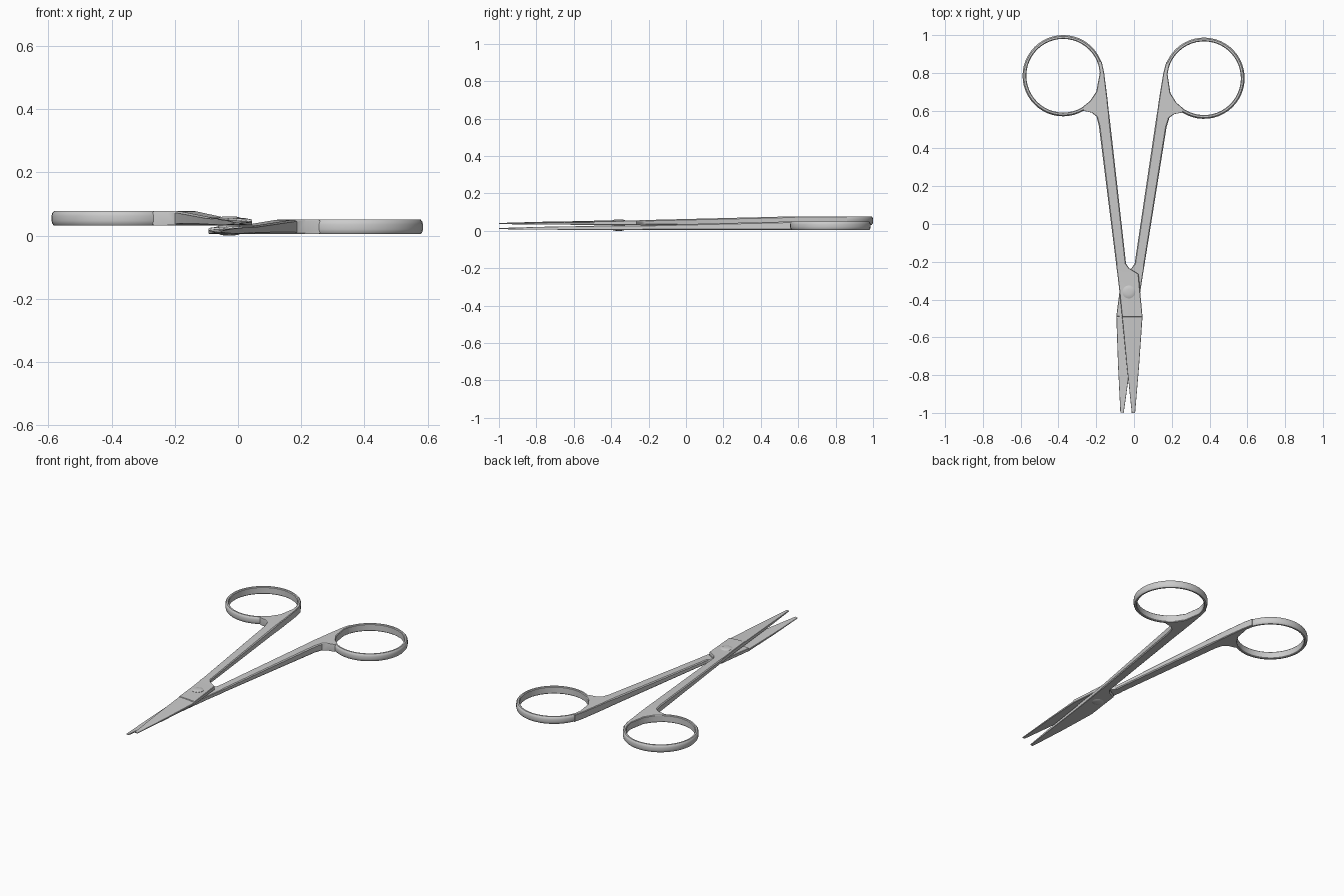
import bpy, bmesh
from math import sin, cos, pi, radians
from mathutils import Matrix, Vector

if "Cube" in bpy.data.objects:
    bpy.data.objects.remove(bpy.data.objects["Cube"])

PIVOT = Vector((-0.027, -0.36, 0))


def bridge(bm, loops, closed=False):
    """Skin a list of equal-length point loops with quads."""
    rows = [[bm.verts.new(p) for p in loop] for loop in loops]
    n, m = len(rows[0]), len(rows)
    for i in range(m if closed else m - 1):
        a, b = rows[i], rows[(i + 1) % m]
        for j in range(n):
            k = (j + 1) % n
            bm.faces.new((a[j], a[k], b[k], b[j]))
    if not closed:
        bm.faces.new(rows[0])
        bm.faces.new(rows[-1])


def finish(bm, name, matrix=Matrix()):
    bm.transform(matrix)
    bmesh.ops.recalc_face_normals(bm, faces=bm.faces)
    me = bpy.data.meshes.new(name)
    bm.to_mesh(me)
    bm.free()
    ob = bpy.data.objects.new(name, me)
    bpy.context.collection.objects.link(ob)
    bpy.ops.object.select_all(action='DESELECT')
    ob.select_set(True)
    bpy.context.view_layer.objects.active = ob
    bpy.ops.object.shade_smooth_by_angle(angle=radians(28))


# Arm and blade sections: y, left x, right x, bottom z, top z, chamfer, fall of the blade back
SECTIONS = [
    (0.86, -.191, -.171, .032, .077, .003, 0),
    (0.80, -.181, -.158, .032, .077, .003, 0),
    (0.70, -.200, -.145, .032, .077, .004, 0),
    (0.65, -.234, -.139, .032, .077, .004, 0),
    (0.62, -.272, -.136, .032, .077, .004, 0),
    (0.60, -.270, -.134, .032, .077, .004, 0),
    (0.59, -.225, -.132, .032, .077, .004, 0),
    (0.57, -.199, -.130, .032, .077, .005, 0),
    (0.52, -.186, -.124, .032, .076, .006, 0),
    (-.21, -.095, -.042, .032, .058, .005, 0),
    (-.235, -.092, -.025, .032, .057, .003, 0),
    (-.265, -.088, .024, .032, .056, .003, 0),
    (-.34, -.079, .031, .032, .056, .003, .002),
    (-.49, -.063, .045, .032, .056, .002, .005),
    (-.492, -.063, .045, .032, .053, .002, .008),
    (-.75, -.038, .027, .033, .049, .001, .007),
    (-1.0, -.012, .006, .036, .042, .001, .002),
]


def section(y, xl, xr, zb, zt, c, d):
    return [(x, y, z) for x, z in (
        (xl + c, zb), (xr - c, zb), (xr, zb + c), (xr, zt - c - d), (xr - c, zt - d),
        ((xl + xr) / 2, zt - d * .3), (xl + c, zt), (xl, zt - c), (xl, zb + c))]


def half(name, matrix):
    bm = bmesh.new()
    bridge(bm, [section(*s) for s in SECTIONS])
    # finger ring
    prof = [(.195, .036), (.199, .032), (.208, .032), (.213, .038), (.215, .047),
            (.215, .062), (.213, .071), (.208, .077), (.199, .077), (.195, .073)]
    bridge(bm, [[(-.375 + r * cos(a), .785 + r * sin(a), z) for r, z in prof]
                for a in (2 * pi * i / 48 for i in range(48))], closed=True)
    finish(bm, name, matrix)


half("upper_half", Matrix())

# lower half: mirrored across the hinge line, opened a little and dropped
mirror = Matrix.Translation((-.044, 0, 0)) @ Matrix.Diagonal((-1, 1, 1, 1))
swing = (Matrix.Translation(PIVOT) @ Matrix.Rotation(radians(-2), 4, 'Z')
         @ Matrix.Translation(-PIVOT))
half("lower_half", Matrix.Translation((0, 0, -.027)) @ swing @ mirror)

# pivot rivet with low domed ends
bm = bmesh.new()
bridge(bm, [[(PIVOT.x + r * cos(2 * pi * i / 32), PIVOT.y + r * sin(2 * pi * i / 32), z)
             for i in range(32)]
            for r, z in ((.014, 0), (.027, .002), (.034, .005), (.034, .056),
                         (.027, .059), (.014, .061))])
finish(bm, "pivot_rivet")
